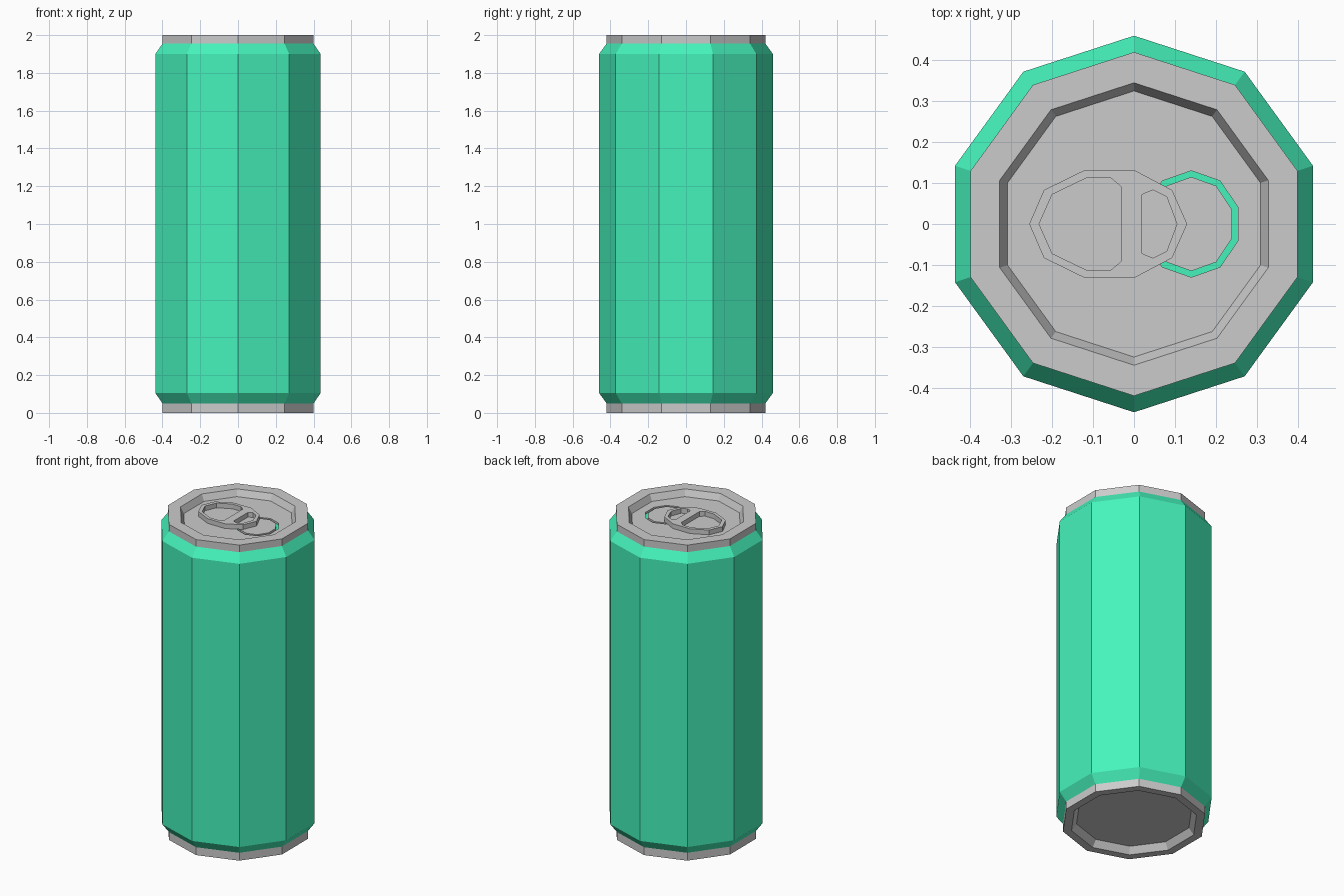
import bpy, bmesh
from math import sin, cos, radians, pi

if "Cube" in bpy.data.objects:
    bpy.data.objects.remove(bpy.data.objects["Cube"])

SIDES = 10
FLOOR = 1.96      # recessed lid floor

metal = bpy.data.materials.new("bare_metal")
green = bpy.data.materials.new("green_paint")
green.diffuse_color = (0.06, 0.9, 0.5, 1)
green.use_nodes = True
green.node_tree.nodes["Principled BSDF"].inputs["Base Color"].default_value = green.diffuse_color


def make_object(name, bm):
    bmesh.ops.recalc_face_normals(bm, faces=bm.faces[:])
    mesh = bpy.data.meshes.new(name)
    bm.to_mesh(mesh)
    bm.free()
    obj = bpy.data.objects.new(name, mesh)
    bpy.context.collection.objects.link(obj)
    mesh.materials.append(metal)
    mesh.materials.append(green)
    return obj


def mirrored(half):
    """Close an upper half outline by mirroring it across y = 0."""
    return half + [(x, -y) for x, y in reversed(half) if y > 0]


# Can shell: a ten-sided revolve, with the painted bands in green
profile = [(0.34, 0.04), (0.37, 0), (0.42, 0), (0.42, 0.05), (0.46, 0.105),
           (0.46, 1.9), (0.42, 1.955), (0.42, 2), (0.345, 2), (0.325, FLOOR)]
painted = {3, 4, 5}
bm = bmesh.new()
rings = [[bm.verts.new((r * cos(pi / 2 + 2 * pi * i / SIDES),
                        r * sin(pi / 2 + 2 * pi * i / SIDES), z))
          for i in range(SIDES)] for r, z in profile]
for k in range(len(rings) - 1):
    for i in range(SIDES):
        j = (i + 1) % SIDES
        f = bm.faces.new((rings[k][i], rings[k][j], rings[k + 1][j], rings[k + 1][i]))
        f.material_index = 1 if k in painted else 0
bm.faces.new(rings[0])
bm.faces.new(rings[-1])
can = make_object("can_shell", bm)


# Mouth groove: C-shaped cutter whose bottom is green, ends hidden under the tab
def mouth_arc(rx, ry):
    pts = [(0.14 + rx * cos(radians(a)), ry * sin(radians(a)))
           for a in range(-126, 127, 36)]
    end = (pts[-1][0] - 0.012, pts[-1][1] - 0.018)
    return [(end[0], -end[1])] + pts + [end]


outline = mouth_arc(0.12, 0.13) + mouth_arc(0.104, 0.115)[::-1]
bm = bmesh.new()
low = bm.faces.new([bm.verts.new((x, y, FLOOR - 0.012)) for x, y in outline])
ext = bmesh.ops.extrude_face_region(bm, geom=[low], use_keep_orig=True)
bmesh.ops.translate(bm, vec=(0, 0, 0.03),
                    verts=[g for g in ext["geom"] if isinstance(g, bmesh.types.BMVert)])
for f in bm.faces:
    if all(v.co.z < FLOOR for v in f.verts):
        f.material_index = 1
cutter = make_object("groove_cutter", bm)
cutter.hide_render = True

mod = can.modifiers.new("mouth_groove", "BOOLEAN")
mod.operation = "DIFFERENCE"
mod.solver = "EXACT"
mod.object = cutter
bpy.context.view_layer.objects.active = can
can.select_set(True)
bpy.ops.object.modifier_apply(modifier=mod.name)
bpy.data.objects.remove(cutter)
can.select_set(False)

# Pull tab: flat outline with finger hole and small rivet hole
loops = [
    [(-0.256, 0), (-0.22, 0.083), (-0.12, 0.132), (0, 0.132), (0.093, 0.083), (0.13, 0)],
    [(-0.232, 0), (-0.2, 0.072), (-0.117, 0.112), (-0.056, 0.112), (-0.03, 0.09)],
    [(0.02, 0.072), (0.046, 0.083), (0.08, 0.066), (0.105, 0)],
]
curve = bpy.data.curves.new("pull_tab", "CURVE")
curve.dimensions = "2D"
curve.fill_mode = "BOTH"
curve.extrude = 0.015
for half in loops:
    pts = mirrored(half)
    spline = curve.splines.new("POLY")
    spline.points.add(len(pts) - 1)
    for p, (x, y) in zip(spline.points, pts):
        p.co = (x, y, 0, 1)
    spline.use_cyclic_u = True
tab = bpy.data.objects.new("pull_tab", curve)
tab.location.z = FLOOR + 0.015
bpy.context.collection.objects.link(tab)
bpy.context.view_layer.objects.active = tab
tab.select_set(True)
bpy.ops.object.convert(target="MESH")
bpy.ops.object.shade_flat()
